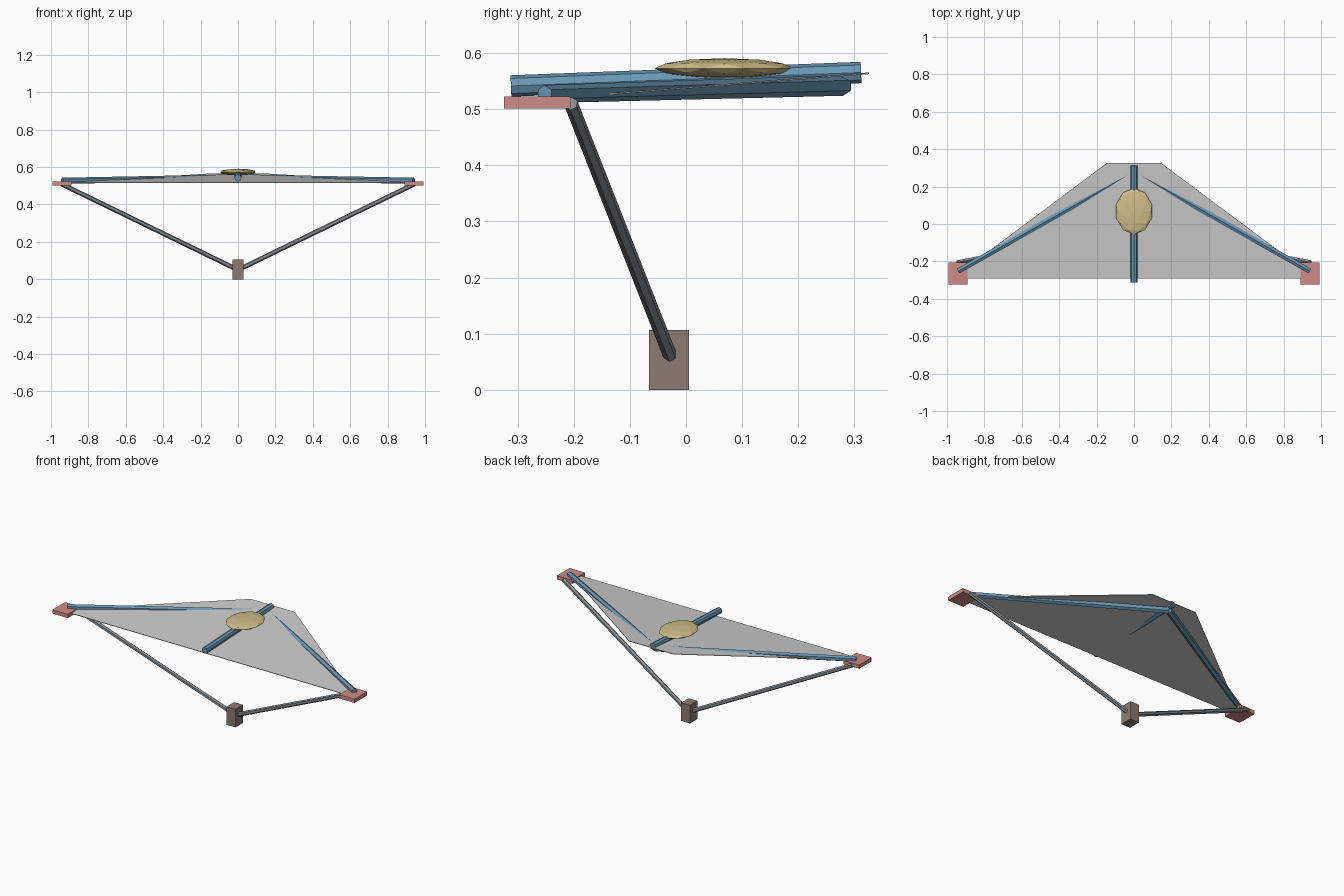
import bpy, bmesh
from mathutils import Vector, Matrix

if "Cube" in bpy.data.objects:
    bpy.data.objects.remove(bpy.data.objects["Cube"])

def mat(name, c):
    m = bpy.data.materials.new(name)
    m.diffuse_color = (*c, 1)
    m.use_nodes = True
    m.node_tree.nodes["Principled BSDF"].inputs["Base Color"].default_value = m.diffuse_color
    return m

blue = mat("spar_blue", (0.14, 0.31, 0.46))
red = mat("tip_red", (0.62, 0.26, 0.24))
brown = mat("grip_brown", (0.26, 0.20, 0.165))
gold = mat("boss_gold", (0.62, 0.51, 0.24))
steel = mat("strut_grey", (0.25, 0.28, 0.30))

def finish(name, bm, m=None):
    bmesh.ops.recalc_face_normals(bm, faces=bm.faces)
    me = bpy.data.meshes.new(name)
    bm.to_mesh(me)
    bm.free()
    ob = bpy.data.objects.new(name, me)
    bpy.context.collection.objects.link(ob)
    if m:
        me.materials.append(m)
    return ob

def rod(name, a, b, r1, r2, sides, m):
    a, b = Vector(a), Vector(b)
    d = b - a
    bm = bmesh.new()
    M = Matrix.Translation((a + b) / 2) @ d.to_track_quat('Z', 'Y').to_matrix().to_4x4()
    bmesh.ops.create_cone(bm, cap_ends=True, segments=sides, radius1=r1,
                          radius2=r2, depth=d.length, matrix=M)
    return finish(name, bm, m)

def box(name, lo, hi, m):
    lo, hi = Vector(lo), Vector(hi)
    bm = bmesh.new()
    bmesh.ops.create_cube(bm, size=1, matrix=Matrix.Translation((lo + hi) / 2)
                          @ Matrix.Diagonal((*(hi - lo), 1)))
    return finish(name, bm, m)

# Sail: thin sloping trapezoid
bm = bmesh.new()
outline = [(-0.97, -0.29, 0.515), (0.97, -0.29, 0.515),
           (0.145, 0.326, 0.564), (-0.145, 0.326, 0.564)]
bm.faces.new([bm.verts.new(p) for p in outline])
sail = finish("sail", bm)
mod = sail.modifiers.new("thickness", 'SOLIDIFY')
mod.thickness = 0.003
mod.offset = 0

# Central keel
rod("keel", (0, -0.312, 0.5415), (0, 0.312, 0.5655), 0.019, 0.019, 8, blue)

# Mirrored spars, tips and control struts
for s, side in ((-1, "left"), (1, "right")):
    rod(side + "_leading_spar", (s * 0.94, -0.252, 0.527), (0, 0.28, 0.5425),
        0.016, 0.0185, 6, blue)
    box(side + "_wing_tip", (s * 0.94 - 0.051, -0.324, 0.501),
        (s * 0.94 + 0.051, -0.206, 0.523), red)
    rod(side + "_strut", (s * 0.945, -0.205, 0.51), (0, -0.024, 0.05),
        0.0125, 0.0125, 6, steel)

# Control grip where the struts meet
box("grip", (-0.029, -0.066, 0), (0.029, 0.005, 0.107), brown)

# Faceted boss on the keel
bm = bmesh.new()
bmesh.ops.create_icosphere(bm, subdivisions=2, radius=1,
    matrix=Matrix.Translation((0, 0.068, 0.573)) @ Matrix.Diagonal((0.1, 0.124, 0.018, 1)))
finish("boss", bm, gold)
